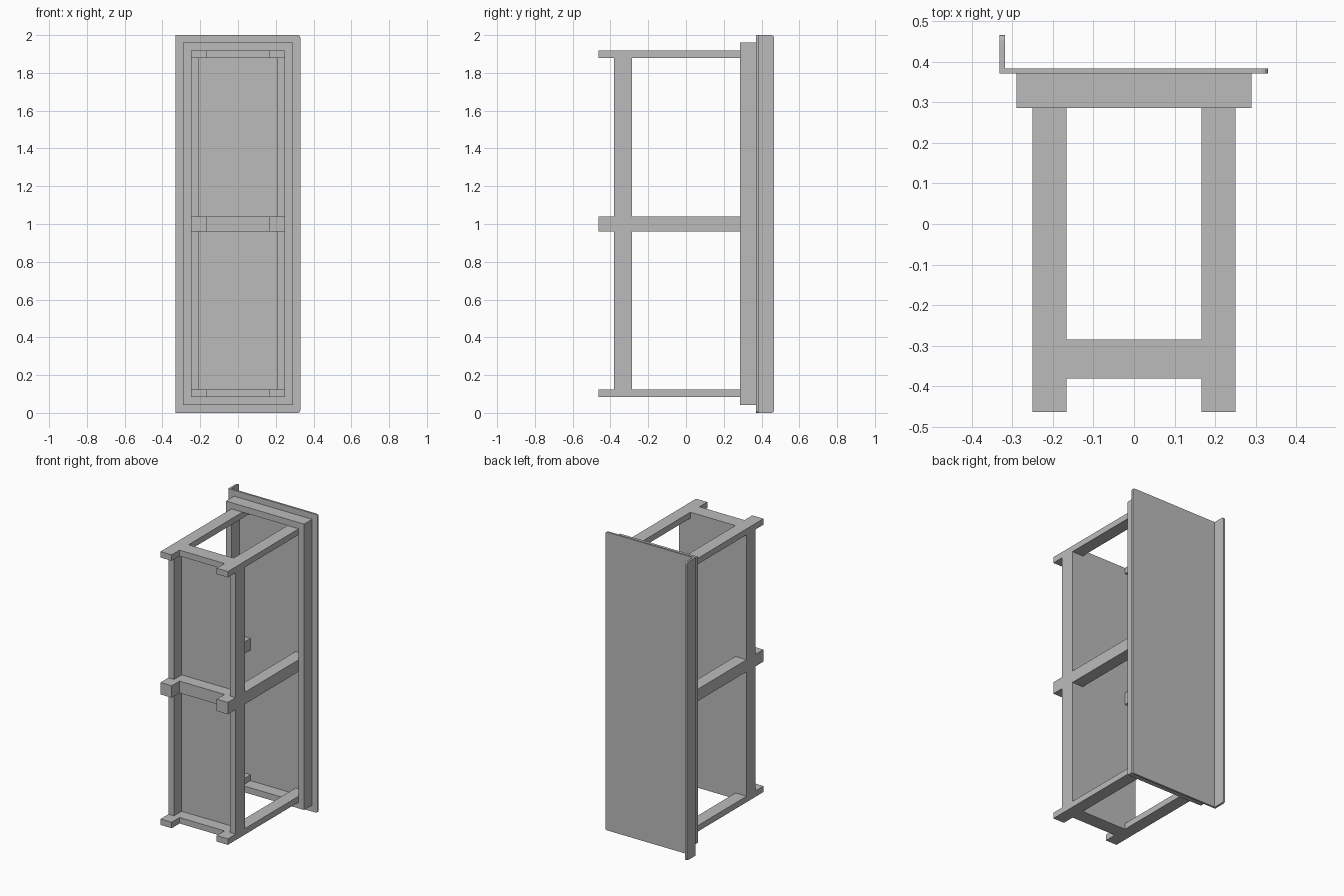
import bpy, bmesh

if "Cube" in bpy.data.objects:
    bpy.data.objects.remove(bpy.data.objects["Cube"])

grey = bpy.data.materials.new("plain grey")
grey.diffuse_color = (0.5, 0.5, 0.5, 1)
grey.use_nodes = True
grey.node_tree.nodes["Principled BSDF"].inputs["Base Color"].default_value = grey.diffuse_color

def box(name, x, y, z, round_edges=None):
    """Box from (min, max) ranges; round_edges picks edges to bevel by their midpoint and direction."""
    bm = bmesh.new()
    bmesh.ops.create_cube(bm, size=1)
    for v in bm.verts:
        v.co = [r[0] if c < 0 else r[1] for c, r in zip(v.co, (x, y, z))]
    if round_edges:
        edges = [e for e in bm.edges if round_edges(*e.verts)]
        bmesh.ops.bevel(bm, geom=edges, offset=0.013, segments=3, profile=0.5, affect='EDGES')
    me = bpy.data.meshes.new(name)
    bm.to_mesh(me)
    bm.free()
    me.materials.append(grey)
    ob = bpy.data.objects.new(name, me)
    bpy.context.collection.objects.link(ob)
    return ob

def mirrored(r, s):
    return r if s > 0 else (-r[1], -r[0])

# The bench lies on its end: worktop faces +y, its length runs along z
# Worktop, with its two free corners rounded
box("worktop", (-0.332, 0.33), (0.371, 0.384), (0, 2),
    lambda a, b: a.co.x > 0 and b.co.x > 0 and abs(a.co.y - b.co.y) > 0.01)
# Upstand along one long edge, with rounded outer corners
box("upstand", (-0.332, -0.318), (0.384, 0.466), (0, 2),
    lambda a, b: a.co.y > 0.4 and b.co.y > 0.4 and abs(a.co.x - b.co.x) > 0.01)

# Hollow apron frame below the worktop
for s, side in ((1, "right"), (-1, "left")):
    box("apron_" + side, mirrored((0.25, 0.29), s), (0.286, 0.371), (0.043, 1.96))
for end, z in (("lower", (0.043, 0.085)), ("upper", (1.918, 1.96))):
    box("apron_end_" + end, (-0.25, 0.25), (0.286, 0.371), z)

# Three pairs of legs, each joined by a cross stretcher
rows = (("lower", (0.085, 0.125)), ("middle", (0.96, 1.04)), ("upper", (1.878, 1.918)))
for row, z in rows:
    for s, side in ((1, "right"), (-1, "left")):
        box(f"leg_{row}_{side}", mirrored((0.167, 0.25), s), (-0.464, 0.371), z)
    box("stretcher_" + row, (-0.167, 0.167), (-0.381, -0.285), z)

# Shelf rails and shelf boards in the two bays
for bay, z in (("lower", (0.125, 0.96)), ("upper", (1.04, 1.878))):
    for s, side in ((1, "right"), (-1, "left")):
        box(f"shelf_rail_{bay}_{side}", mirrored((0.208, 0.25), s), (-0.381, -0.285), z)
    box("shelf_" + bay, (-0.208, 0.208), (-0.30, -0.285), z)
